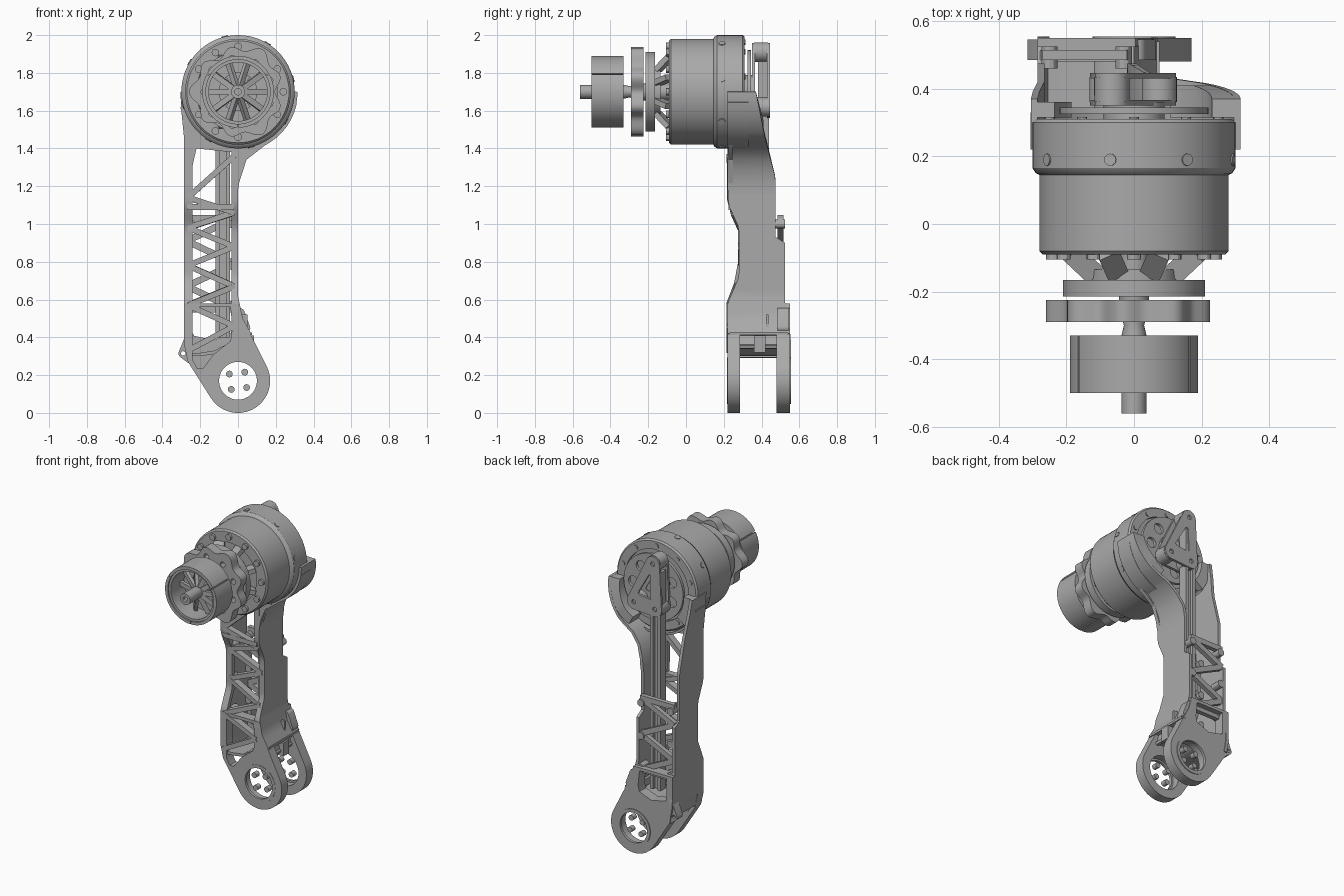
import bpy, bmesh, math
from mathutils import Vector, Matrix

cube = bpy.data.objects.get("Cube")
if cube:
    bpy.data.objects.remove(cube)

grey = bpy.data.materials.new("machined grey")
grey.use_nodes = True
colour = (0.4, 0.4, 0.4, 1)
grey.diffuse_color = colour
grey.node_tree.nodes["Principled BSDF"].inputs["Base Color"].default_value = colour

MZ = 1.7     # motor axis height
LZ = 0.17    # lower joint height
made = []


def add(name, mesh):
    mesh.materials.clear()
    mesh.materials.append(grey)
    ob = bpy.data.objects.new(name, mesh)
    bpy.context.scene.collection.objects.link(ob)
    made.append(ob)
    return ob


def finish(name, bm):
    bmesh.ops.remove_doubles(bm, verts=bm.verts, dist=1e-5)
    bmesh.ops.recalc_face_normals(bm, faces=bm.faces)
    me = bpy.data.meshes.new(name)
    bm.to_mesh(me)
    bm.free()
    return add(name, me)


def arc(cx, cz, r, a0, a1, n=24):
    steps = [math.radians(a0 + (a1 - a0) * i / n) for i in range(n + 1)]
    return [(cx + r * math.cos(a), cz + r * math.sin(a)) for a in steps]


def circle(cx, cz, r, n=32):
    return arc(cx, cz, r, 0, 360, n)[:-1]


def rounded(pts, r):
    """Outline grown by r around a counter-clockwise polygon."""
    out = []
    for i, (x, z) in enumerate(pts):
        px, pz = pts[i - 1]
        nx, nz = pts[(i + 1) % len(pts)]
        a = math.degrees(math.atan2(z - pz, x - px)) - 90
        b = math.degrees(math.atan2(nz - z, nx - x)) - 90
        out += arc(x, z, r, a, a + (b - a) % 360, 6)
    return out


def plate(name, loops, y0, y1):
    """Flat x-z outline with holes, given depth along y."""
    cu = bpy.data.curves.new(name, 'CURVE')
    cu.dimensions, cu.fill_mode, cu.extrude = '2D', 'BOTH', (y1 - y0) / 2
    for loop in loops:
        sp = cu.splines.new('POLY')
        sp.points.add(len(loop) - 1)
        for p, (x, z) in zip(sp.points, loop):
            p.co = (x, z, 0, 1)
        sp.use_cyclic_u = True
    tmp = bpy.data.objects.new(name + " helper", cu)
    bpy.context.scene.collection.objects.link(tmp)
    me = bpy.data.meshes.new_from_object(tmp.evaluated_get(bpy.context.evaluated_depsgraph_get()))
    bpy.data.objects.remove(tmp)
    me.transform(Matrix.Translation((0, (y0 + y1) / 2, 0)) @ Matrix.Rotation(math.pi / 2, 4, 'X'))
    me.name = name
    return add(name, me)


def lathe(name, profile, closed=False, n=64, z=MZ):
    """Spin (radius, y) points about the y axis."""
    bm = bmesh.new()
    rings = [[bm.verts.new((r * math.cos(t), y, z + r * math.sin(t)))
              for t in (math.tau * i / n for i in range(n))] for r, y in profile]
    pairs = list(zip(rings, rings[1:])) + ([(rings[-1], rings[0])] if closed else [])
    for a, b in pairs:
        for i in range(n):
            j = (i + 1) % n
            bm.faces.new((a[i], a[j], b[j], b[i]))
    return finish(name, bm)


def tube(name, r_in, r_out, y0, y1, z=MZ):
    return lathe(name, [(r_in, y0), (r_out, y0), (r_out, y1), (r_in, y1)], True, z=z)


def ribbon(name, path, t, front, back):
    """Wall along an x-z path; front and back give its y limits by height."""
    pts = []
    for a, b in zip(path, path[1:]):
        n = max(1, int(math.dist(a, b) / 0.03))
        pts += [(a[0] + (b[0] - a[0]) * i / n, a[1] + (b[1] - a[1]) * i / n) for i in range(n)]
    pts.append(path[-1])
    bm, prev = bmesh.new(), None
    for i, (x, z) in enumerate(pts):
        p, q = pts[max(i - 1, 0)], pts[min(i + 1, len(pts) - 1)]
        d = Vector((q[0] - p[0], q[1] - p[1])).normalized() * t
        u, w = x - d.y, z + d.x
        row = [bm.verts.new(c) for c in ((x, front(z), z), (x, back(z), z), (u, back(z), w), (u, front(z), w))]
        if prev:
            for k in range(4):
                bm.faces.new((prev[k], prev[k - 1], row[k - 1], row[k]))
        if i in (0, len(pts) - 1):
            bm.faces.new(row)
        prev = row
    return finish(name, bm)


def struts(name, spans, w, d=None, n=4):
    """Bars between point pairs: square when n is 4, otherwise round."""
    bm = bmesh.new()
    for a, b in spans:
        a, b = Vector(a), Vector(b)
        m = Matrix.Translation((a + b) / 2) @ (b - a).to_track_quat('Z', 'Y').to_matrix().to_4x4()
        if n == 4:
            m = m @ Matrix.Diagonal((w, d or w, (b - a).length, 1))
            bmesh.ops.create_cube(bm, size=1, matrix=m)
        else:
            bmesh.ops.create_cone(bm, cap_ends=True, segments=n, radius1=w, radius2=w,
                                  depth=(b - a).length, matrix=m)
    return finish(name, bm)


def radial(n, r0, y0, r1, y1, off=0):
    angles = [math.tau * (i + off) / n for i in range(n)]
    return [((r0 * math.cos(a), y0, MZ + r0 * math.sin(a)),
             (r1 * math.cos(a), y1, MZ + r1 * math.sin(a))) for a in angles]


def lookup(table):
    def f(z):
        for (a, u), (b, v) in zip(table, table[1:]):
            if z <= b:
                return u + (v - u) * (z - a) / (b - a)
        return table[-1][1]
    return f


front = lookup([(0, .22), (.58, .22), (.72, .28), (.98, .28), (1.1, .225), (1.2, .22), (2, .22)])
back = lookup([(0, .555), (.4, .555), (.57, .525), (.9, .525), (.92, .475), (1.24, .475), (1.45, .42), (1.7, .37)])

# Motor housing and its details
lathe("motor_housing", [(0, -.06), (.13, -.06), (.13, -.075), (.2, -.075), (.2, -.09), (.27, -.09), (.28, -.08),
                        (.28, .145), (.29, .15), (.3, .165), (.3, .3), (.29, .31), (.235, .31), (.235, .29), (0, .29)])
struts("ring_screws", radial(8, .28, .19, .304, .19, .3), .018, n=12)
struts("front_bolts", radial(12, .24, -.105, .24, -.08), .02, n=12)
struts("back_bolts", radial(10, .262, .3, .262, .316, .5), .015, n=12)
plate("back_cover", [circle(0, MZ, .22, 48)] + [circle(.15 * math.cos(a), MZ + .15 * math.sin(a), .035, 16)
      for a in (math.tau * i / 7 for i in range(7))], .325, .345)
lathe("back_hub", [(0, .28), (.09, .28), (.09, .36), (0, .36)])

# Output adapter, lobed disc and shaft
struts("adapter_spokes", radial(8, .2, -.085, .125, -.15, .5), .065, .03)
tube("adapter_collar", .1, .135, -.17, -.135)
tube("adapter_ring", .12, .21, -.215, -.165)
lobes = []
for i in range(108):
    a = math.tau * i / 108
    r = .228 - .014 * math.cos(3 * a) - .018 * math.cos(9 * a)
    lobes.append((r * math.cos(a), MZ + r * math.sin(a)))
holes = [circle(.178 * math.cos(a), MZ + .178 * math.sin(a), .018, 12) for a in (math.tau * (i + .5) / 9 for i in range(9))]
plate("lobed_disc", [lobes, circle(0, MZ, .13)] + holes, -.29, -.225)
struts("disc_spokes", radial(6, .02, -.25, .14, -.25), .03, .03)
lathe("shaft", [(.017, -.54), (.017, -.56), (.037, -.56), (.037, -.33), (.03, -.3), (.045, -.24), (.045, -.06), (0, -.06)], n=24)

# Split cup with inner spokes
for i in range(3):
    path = arc(0, MZ, .19, 31 + 120 * i, 149 + 120 * i, 30)
    ribbon("cup_segment", path, .02, lambda z: -.5, lambda z: -.33)
tube("cup_liner", .155, .172, -.49, -.335)
struts("cup_spokes", radial(10, .03, -.42, .16, -.38), .022, .03)
tube("cup_floor", .1, .16, -.35, -.335)

# Side walls of the arm with the motor cradle
ribbon("left_wall", [(-.305, 1.7), (-.3, 1.6), (-.285, 1.45), (-.285, .38), (-.27, .29)], .02, front, back)
ribbon("right_wall", [(.07, .42), (.025, .5), (0, .62), (0, 1.18), (.012, 1.26), (.045, 1.34), (.1, 1.4), (.18, 1.445)]
       + arc(0, MZ, .315, -48, 0, 14), .02, front, back)
ribbon("cradle_lip", arc(0, MZ, .302, 195, 350, 30), -.015, lambda z: .22, lambda z: .33)
ribbon("left_cradle_flange", arc(0, MZ, .305, 180, 218, 14), .07, lambda z: .315, lambda z: .36)
ribbon("right_cradle_flange", arc(0, MZ, .305, 298, 360, 20), .075, lambda z: .315, lambda z: min(.41, back(z)))
plate("cradle_web", [[(-.28, 1.2), (-.265, 1.2), (-.22, 1.4), (-.03, 1.38), (-.02, 1.2), (0, 1.2), (.045, 1.34), (.18, 1.445)]
      + arc(0, MZ, .3, -50, -160, 16)], .225, .25)

# Open truss on the front of the arm
left_z, right_z = (1.14, .98, .78, .57, .33), (1.36, 1.06, .88, .67, .46)


def on_front(x, z):
    return (x, front(z) + .018, z)


nodes = [p for l, r in zip(left_z, right_z) for p in (on_front(-.02, r), on_front(-.265, l))]
struts("front_truss", list(zip(nodes, nodes[1:])) + [(on_front(-.27, 1.09), on_front(-.02, 1.09))], .045, .03)
for x, w in ((-.285, .045), (-.035, .035)):
    ribbon("truss_edge", [(x + w, 1.42), (x + w, .5)], -w, front, lambda z: front(z) + .03)

# Lattice with screw bosses on the back of the arm
zig = [((-.27 if i % 2 else -.02), .5, 1.03 - .12 * i) for i in range(5)]
struts("back_lattice", list(zip(zig, zig[1:])) + [((-.27, .5, z), (-.02, .5, z)) for z in (1.03, .55)], .03, .035)
bosses = [(x, z) for x in (-.25, -.03) for z in (1.0, .78, .57)]
struts("lattice_bosses", [((x, .46, z), (x, .525, z)) for x, z in bosses], .024, n=12)
struts("truss_bosses", [((-.25, .28, z), (-.25, .34, z)) for z in (1.0, .78, .57)], .024, n=12)

# Lower fork: two joint plates joined by an arched bridge
outline = arc(0, LZ, .17, 212, 385, 36) + [(.12, .31), (.065, .42), (.025, .5), (.005, .58), (-.285, .58), (-.285, .36), (-.265, .27)]
window = [(-.24, .56), (-.24, .28), (-.215, .235), (-.185, .235), (-.13, .31), (-.04, .38), (-.03, .45), (-.04, .56)]
back_window = [(-.24, .56), (-.24, .41), (-.13, .385), (-.04, .42), (-.03, .46), (-.04, .56)]
pins = [(.058 * math.cos(a), LZ + .058 * math.sin(a)) for a in (math.radians(52 + 90 * i) for i in range(4))]
for side, y0, y1, lip, gap in (("front", .22, .285, .218, window), ("back", .48, .55, .537, back_window)):
    plate(side + "_joint_plate", [outline, circle(0, LZ, .112, 48), gap], y0, y1)
    tube(side + "_joint_rim", .1, .122, lip, lip + .018, z=LZ)
    struts(side + "_joint_pins", [((x, y0 + .015, z), (x, y0 + .05, z)) for x, z in pins], .018, n=14)
ribbon("fork_bridge", arc(0, LZ, .182, 70, 128, 16) + [(-.2, .3), (-.265, .3)], -.018, lambda z: .23, lambda z: .54)
ribbon("bridge_recess", [(.062, .342), (.045, .412), (.075, .412)], .015, lambda z: .23, lambda z: .54)
struts("bridge_block", [((.06, .39, .32), (.06, .39, .41))], .05, .06)
struts("back_rib", [((.035, .43, .41), (.035, .43, .52))], .03, .015)
for hole, web in (((-.29, .315), [(-.25, .285), (-.255, .4)]), ((.04, .45), [(.01, .53), (0, .42)])):
    plate("screw_ear", [rounded([hole] + web, .025), circle(*hole, .012, 12)], .485, .545)

# Rocker behind the motor and the twin push rod
tri = [(-.065, 1.91), (-.08, 1.61), (.075, 1.62)]
inner = [(-.045, 1.82), (-.05, 1.68), (.03, 1.69)]
for y in (.35, .43):
    plate("rocker_plate", [rounded(tri, .05), rounded(inner, .012)] + [circle(x, z, .015, 14) for x, z in tri], y, y + .016)
struts("rocker_rollers", [((x, .36, z), (x, .435, z)) for x, z in tri], .052, n=24)
for x in (-.107, -.053):
    struts("push_rod", [((x, .41, .4), (x, .41, 1.86))], .022, .06)
struts("push_rod_web", [((-.08, .41, .4), (-.08, .41, 1.8))], .05, .015)

# Smooth round surfaces while keeping edges sharp
bpy.ops.object.select_all(action='DESELECT')
for ob in made:
    ob.select_set(True)
bpy.context.view_layer.objects.active = made[0]
bpy.ops.object.shade_smooth_by_angle(angle=math.radians(30))
